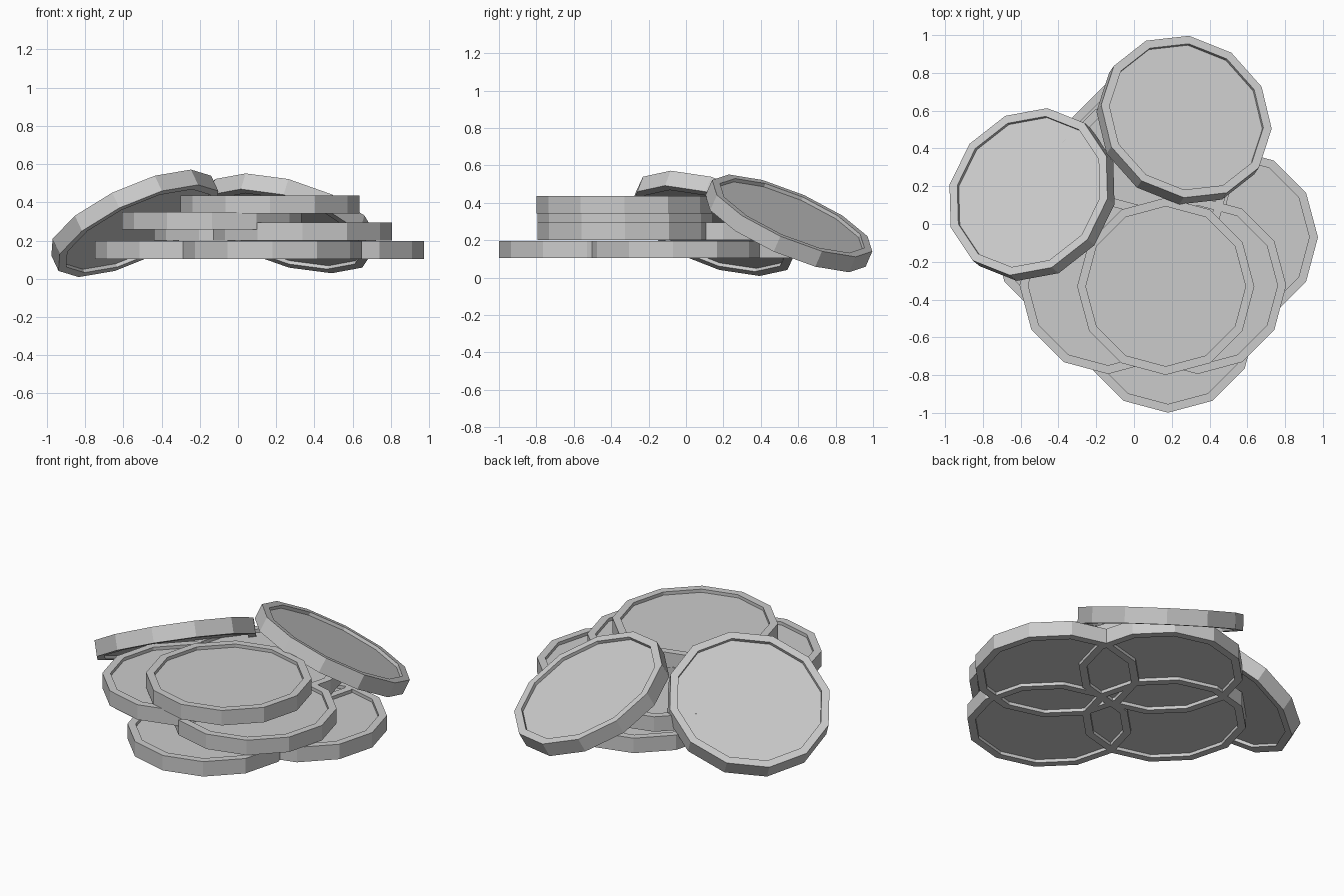
import bpy, bmesh
from math import radians, sin, cos, tau
from mathutils import Matrix

if "Cube" in bpy.data.objects:
    bpy.data.objects.remove(bpy.data.objects["Cube"])

SIDES, R, R_IN, H, RECESS = 12, 0.469, 0.423, 0.093, 0.02


def disc(name, center, tilt=0, fall=0, spin=0):
    """Twelve-sided disc with a raised rim on both faces.
    It leans down by `tilt` degrees towards compass angle `fall`."""
    bm = bmesh.new()
    h = H / 2
    # Rim profile, from the lower floor round the outside to the upper floor
    profile = [(R_IN, RECESS - h), (R_IN, -h), (R, -h),
               (R, h), (R_IN, h), (R_IN, h - RECESS)]
    rings = [[bm.verts.new((r * cos(tau * i / SIDES), r * sin(tau * i / SIDES), z))
              for i in range(SIDES)] for r, z in profile]
    for a, b in zip(rings, rings[1:]):
        for i in range(SIDES):
            j = (i + 1) % SIDES
            bm.faces.new((a[i], a[j], b[j], b[i]))
    bm.faces.new(rings[0][::-1])
    bm.faces.new(rings[-1])
    bmesh.ops.recalc_face_normals(bm, faces=bm.faces)
    me = bpy.data.meshes.new(name)
    bm.to_mesh(me)
    bm.free()
    ob = bpy.data.objects.new(name, me)
    bpy.context.collection.objects.link(ob)
    axis = (-sin(radians(fall)), cos(radians(fall)), 0)
    ob.matrix_world = (Matrix.Translation(center)
                       @ Matrix.Rotation(radians(tilt), 4, axis)
                       @ Matrix.Rotation(radians(spin), 4, 'Z'))


# Bottom layer
for n, (x, y) in enumerate([(0.18, -0.53), (0.505, -0.07), (-0.28, -0.07), (0.08, 0.33)]):
    disc(f"bottom_coin_{n + 1}", (x, y, 0.15))

# Middle layers
disc("middle_coin_right", (0.337, -0.325, 0.247))
disc("middle_coin_back", (0.03, 0.20, 0.247))
disc("middle_coin_left", (-0.137, -0.325, 0.303))

# Top coin
disc("top_coin", (0.168, -0.33, 0.389))

# Coins leaning against the pile
disc("leaning_coin_back", (0.265, 0.55, 0.29), 28, 55, -5)
disc("leaning_coin_left", (-0.54, 0.156, 0.29), 31, 141, 21)
